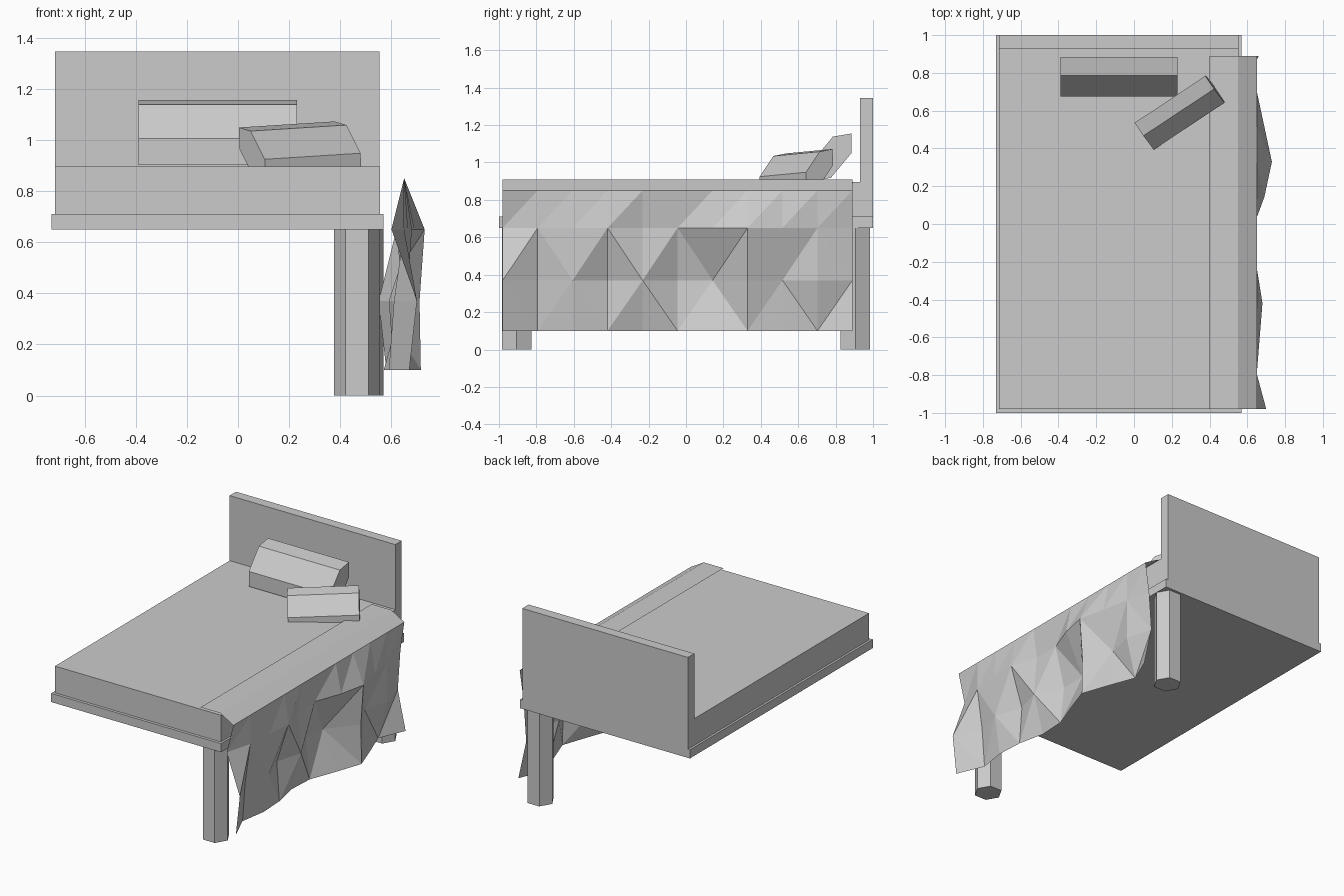
import bpy, bmesh, math

if "Cube" in bpy.data.objects:
    bpy.data.objects.remove(bpy.data.objects["Cube"])


def box(name, x0, x1, y0, y1, z0, z1):
    bm = bmesh.new()
    bmesh.ops.create_cube(bm, size=1)
    for v in bm.verts:
        v.co.x = x0 if v.co.x < 0 else x1
        v.co.y = y0 if v.co.y < 0 else y1
        v.co.z = z0 if v.co.z < 0 else z1
    return finish(name, bm)


def finish(name, bm):
    me = bpy.data.meshes.new(name)
    bm.to_mesh(me)
    bm.free()
    ob = bpy.data.objects.new(name, me)
    bpy.context.collection.objects.link(ob)
    return ob


# Bed body
box("bed_frame", -0.73, 0.57, -1, 1, 0.65, 0.71)
box("mattress", -0.715, 0.555, -0.98, 0.93, 0.71, 0.895)
box("headboard", -0.715, 0.553, 0.93, 1, 0.65, 1.345)

# Six-sided legs, only on the right side
for name, x, y in (("front_leg", 0.465, -0.905), ("back_leg", 0.48, 0.905)):
    bpy.ops.mesh.primitive_cylinder_add(vertices=6, radius=0.09, depth=0.65,
                                        location=(x, y, 0.325),
                                        rotation=(0, 0, math.radians(90)))
    leg = bpy.context.object
    leg.name = name
    # point two corners along x
    xs = [(leg.matrix_basis @ v.co).x for v in leg.data.vertices]
    if max(xs) - min(xs) < 0.17:
        leg.rotation_euler.z = 0


# Pillows: leaning hexagonal prisms
def pillow(name, length, scale, location, rotation):
    half = [(0.105, 0.127), (0.005, 0.110), (-0.105, -0.023)]
    section = half + [(-y, -z) for y, z in half]
    bm = bmesh.new()
    ends = [[bm.verts.new((s * length / 2, y * scale, z * scale)) for y, z in section]
            for s in (-1, 1)]
    bm.faces.new(ends[0])
    bm.faces.new(ends[1][::-1])
    for i in range(6):
        j = (i + 1) % 6
        bm.faces.new((ends[0][i], ends[1][i], ends[1][j], ends[0][j]))
    bmesh.ops.recalc_face_normals(bm, faces=bm.faces)
    ob = finish(name, bm)
    ob.location = location
    ob.rotation_euler = rotation


pillow("large_pillow", 0.62, 1.0, (-0.08, 0.78, 1.028), (0, 0, 0))
pillow("small_pillow", 0.45, 0.83, (0.243, 0.59, 0.955),
       (0, math.radians(-3), math.radians(33.5)))

# Blanket: flat strip on the mattress, then crumpled rows hanging down
n = 11
rows = [
    (0.908, [0.40] * n),
    (0.908, [0.55] * n),
    (0.85, [0.65] * n),
    (0.65, [0.60, 0.65, 0.665, 0.68, 0.62, 0.62, 0.69, 0.73, 0.69, 0.65, 0.62]),
    (0.37, [0.70, 0.61, 0.66, 0.59, 0.645, 0.55, 0.55, 0.71, 0.61, 0.65, 0.60]),
    (0.10, [0.67, 0.59, 0.62, 0.61, 0.57, 0.58, 0.65, 0.715, 0.65, 0.58, 0.66]),
]
bm = bmesh.new()
grid = [[bm.verts.new((x, -0.98 + 0.187 * i, z)) for i, x in enumerate(xs)]
        for z, xs in rows]
for r in range(len(rows) - 1):
    for i in range(n - 1):
        a, b = grid[r][i], grid[r][i + 1]
        d, c = grid[r + 1][i], grid[r + 1][i + 1]
        if r < 2:
            bm.faces.new((a, d, c, b))
        elif r == 2 or (r + i) % 2:
            bm.faces.new((a, d, b))
            bm.faces.new((b, d, c))
        else:
            bm.faces.new((a, d, c))
            bm.faces.new((a, c, b))
finish("blanket", bm)
